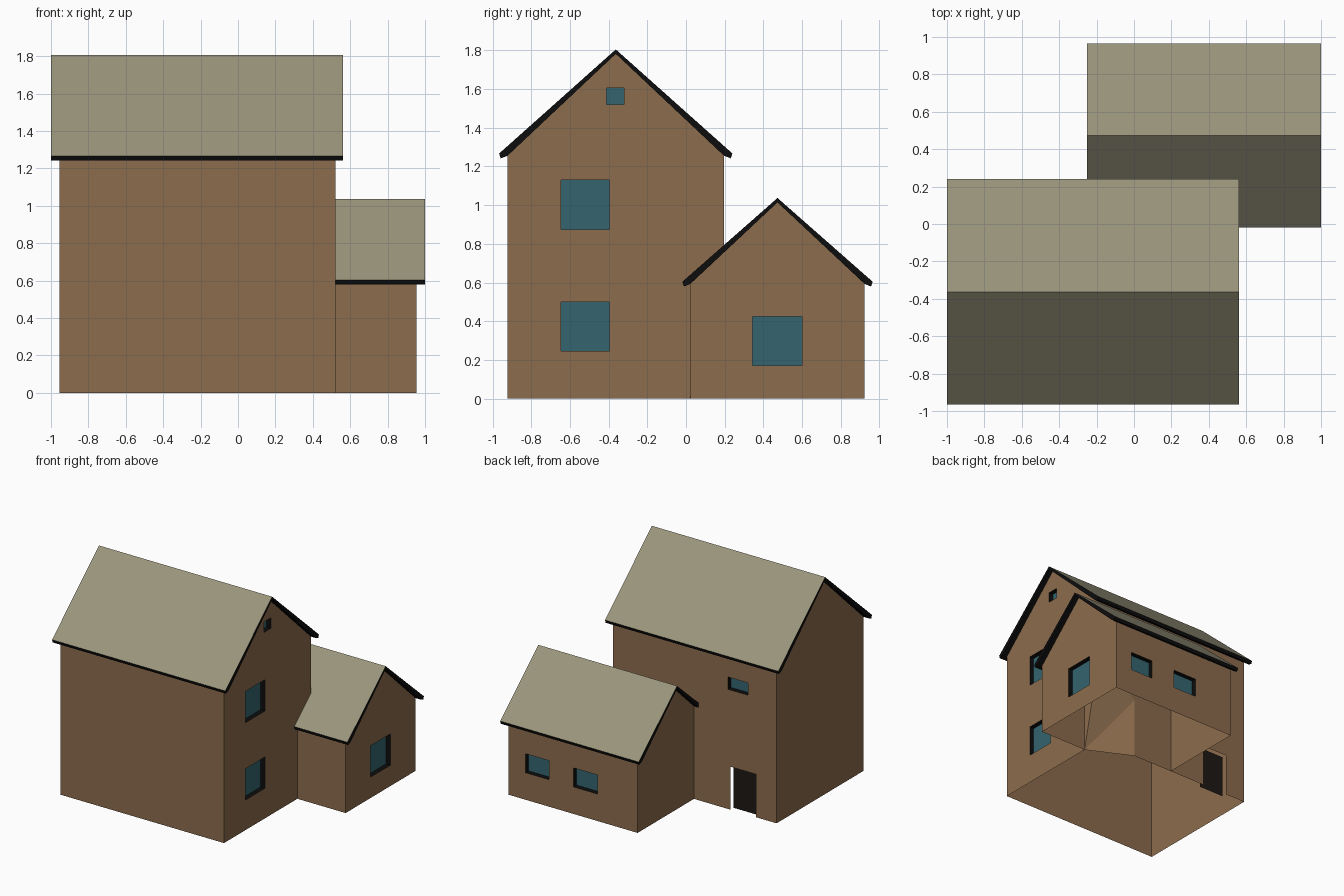
import bpy, bmesh
from mathutils import Vector

if "Cube" in bpy.data.objects:
    bpy.data.objects.remove(bpy.data.objects["Cube"])


def material(name, rgb):
    m = bpy.data.materials.new(name)
    m.diffuse_color = (*rgb, 1)
    m.use_nodes = True
    m.node_tree.nodes["Principled BSDF"].inputs["Base Color"].default_value = m.diffuse_color
    return m


WALL = material("wall", (0.26, 0.15, 0.075))
ROOF = material("roof", (0.32, 0.30, 0.20))
TRIM = material("trim", (0.004, 0.004, 0.004))
GLASS = material("glass", (0.035, 0.13, 0.16))
DOOR = material("door", (0.012, 0.009, 0.007))
DEPTH = 0.04


def finish(name, bm, *mats):
    mesh = bpy.data.meshes.new(name)
    bm.to_mesh(mesh)
    bm.free()
    for m in mats:
        mesh.materials.append(m)
    obj = bpy.data.objects.new(name, mesh)
    bpy.context.collection.objects.link(obj)


def poly(bm, pts, out, mat=0):
    f = bm.faces.new([bm.verts.new(p) for p in pts])
    f.normal_update()
    if f.normal.dot(out) < 0:
        f.normal_flip()
    f.material_index = mat


def rect(a0, a1, z0, z1):
    return [(a0, z0), (a1, z0), (a1, z1), (a0, z1)]


def wall(bm, axis, pos, side, outline, windows=()):
    """Flat wall at axis = pos facing side, with recessed, framed windows."""
    def at(p, d=0):
        q = pos - side * d
        return Vector((q, *p)) if axis == "x" else Vector((p[0], q, p[1]))
    out = Vector((side, 0, 0)) if axis == "x" else Vector((0, side, 0))
    edges = []
    for loop in [outline] + [rect(*w) for w in windows]:
        vs = [bm.verts.new(at(p)) for p in loop]
        edges += [bm.edges.new((vs[i - 1], vs[i])) for i in range(len(vs))]
    made = bmesh.ops.triangle_fill(bm, use_beauty=True, edges=edges, normal=out)
    for f in made["geom"]:
        if isinstance(f, bmesh.types.BMFace):
            f.normal_update()
            if f.normal.dot(out) < 0:
                f.normal_flip()
    for w in windows:
        r = rect(*w)
        mid = at(((w[0] + w[1]) / 2, (w[2] + w[3]) / 2))
        poly(bm, [at(p, DEPTH) for p in r], out, 2)
        for i in range(4):
            a, b = r[i - 1], r[i]
            quad = [at(a), at(b), at(b, DEPTH), at(a, DEPTH)]
            poly(bm, quad, mid - (quad[0] + quad[1]) / 2, 1)


def roof(name, x0, x1, cy, half, wall_half, eave, wall_top, ridge):
    """Gable roof shell: pale top, black rim and soffit."""
    top = [(-half, eave), (0, ridge), (half, eave)]
    low = [(half - 0.008, eave - 0.025), (wall_half, wall_top),
           (0, ridge - 0.023), (-wall_half, wall_top), (-half + 0.008, eave - 0.025)]
    prof = top + low
    bm = bmesh.new()
    ends = [[bm.verts.new((x, cy + y, z)) for y, z in prof] for x in (x0, x1)]
    n = len(prof)
    for i in range(n):
        j = (i + 1) % n
        f = bm.faces.new((ends[0][i], ends[0][j], ends[1][j], ends[1][i]))
        f.material_index = 0 if i < 2 else 1
    for e in ends:
        bm.faces.new(e).material_index = 1
    bmesh.ops.recalc_face_normals(bm, faces=bm.faces)
    finish(name, bm, ROOF, TRIM)


# Main house walls, open underneath
X0, X1, Y0, Y1, CY, H, PEAK = -0.955, 0.52, -0.923, 0.197, -0.363, 1.255, 1.782
bm = bmesh.new()
gable = [(Y1, H), (CY, PEAK), (Y0, H), (Y0, 0)]
wall(bm, "y", Y0, -1, rect(X0, X1, 0, H))
wall(bm, "x", X0, -1, gable + [(Y1, 0)])
wall(bm, "x", X1, 1, gable + [(0.02, 0), (Y1, 0.78)],
     [(-0.645, -0.395, 0.245, 0.5), (-0.645, -0.395, 0.875, 1.13),
      (-0.41, -0.32, 1.52, 1.605)])
wall(bm, "y", Y1, 1,
     [(X0, 0), (-0.77, 0), (-0.77, 0.35), (-0.54, 0.35), (-0.54, 0), (0.16, 0),
      (0.16, 0.5), (X1, 0.78), (X1, H), (X0, H)],
     [(-0.695, -0.515, 0.975, 1.075)])
# Slanted inner wall between house and wing
low, high = (X1, 0.02, 0), (X1, Y1, 0.78)
side_low, side_high = (0.16, Y1, 0), (0.16, Y1, 0.5)
poly(bm, [low, high, side_high], Vector((1, 1, 0)))
poly(bm, [low, side_high, side_low], Vector((1, 1, 0)))
finish("main_house", bm, WALL, TRIM, GLASS)

# Wing walls
WX0, WX1, WY0, WY1, WC, WH, WP = -0.21, 0.955, 0.022, 0.923, 0.473, 0.593, 1.014
bm = bmesh.new()
wall(bm, "x", WX1, 1, [(WY0, 0), (WY1, 0), (WY1, WH), (WC, WP), (WY0, WH)],
     [(0.345, 0.60, 0.17, 0.425)])
wall(bm, "x", WX0, -1, [(Y1, 0), (WY1, 0), (WY1, WH), (WC, WP), (Y1, 0.757)])
wall(bm, "y", WY0, -1, rect(X1, WX1, 0, WH))
wall(bm, "y", WY1, 1, rect(WX0, WX1, 0, WH),
     [(0.59, 0.80, 0.22, 0.375), (0.15, 0.367, 0.22, 0.375)])
finish("wing", bm, WALL, TRIM, GLASS)

# Roofs
roof("main_roof", -1.0, 0.562, CY, 0.603, 0.56, 1.267, H, 1.805)
roof("wing_roof", -0.25, 1.0, WC, 0.492, 0.45, 0.604, WH, 1.037)

# Recessed back door
bm = bmesh.new()
poly(bm, [(x, Y1 - DEPTH, z) for x, z in rect(-0.77, -0.54, 0, 0.35)], Vector((0, 1, 0)))
finish("back_door", bm, DOOR)
